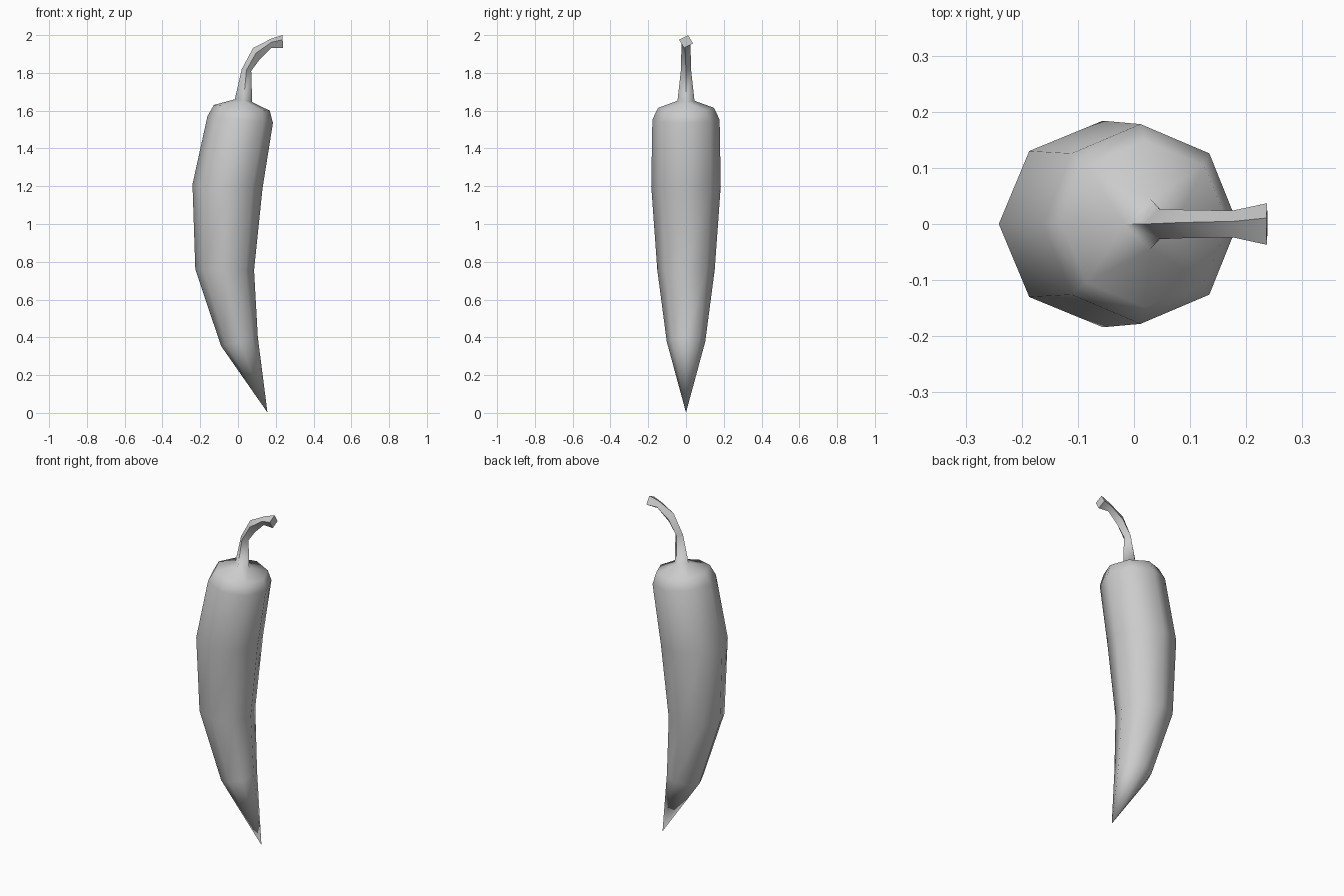
import bpy, bmesh, math

if "Cube" in bpy.data.objects:
    bpy.data.objects.remove(bpy.data.objects["Cube"])

bm = bmesh.new()

def ring(left, right, half_y, sides, phase=0.0):
    """Tilted ring spanning two silhouette points (x, z) in the front view."""
    cx, cz = (left[0] + right[0]) / 2, (left[1] + right[1]) / 2
    ax, az = (right[0] - left[0]) / 2, (right[1] - left[1]) / 2
    k = 1 / math.cos(phase)
    out = []
    for i in range(sides):
        a = 2 * math.pi * i / sides + phase
        c, s = math.cos(a) * k, math.sin(a) * k
        out.append(bm.verts.new((cx + ax * c, half_y * s, cz + az * c)))
    return out

def join(a, b):
    n = len(a)
    for i in range(n):
        j = (i + 1) % n
        bm.faces.new((a[i], a[j], b[j], b[i]))

# Pod: octagonal sections from the tip up to the shoulder
pod = [ring(l, r, y, 8) for l, r, y in (
    ((-0.09, 0.355), (0.105, 0.40), 0.102),
    ((-0.226, 0.76), (0.085, 0.755), 0.152),
    ((-0.241, 1.21), (0.13, 1.19), 0.184),
    ((-0.162, 1.57), (0.185, 1.535), 0.178),
    ((-0.128, 1.63), (0.168, 1.60), 0.148))]
tip = bm.verts.new((0.156, 0, 0.002))
for i in range(8):
    bm.faces.new((tip, pod[0][(i + 1) % 8], pod[0][i]))
for a, b in zip(pod, pod[1:]):
    join(a, b)

# Stem: four-sided sections bending over to a flared end
stem = [ring(l, r, y, 4, p) for l, r, y, p in (
    ((-0.017, 1.66), (0.075, 1.645), 0.045, 0),
    ((0.02, 1.82), (0.07, 1.81), 0.027, 0),
    ((0.08, 1.932), (0.115, 1.872), 0.025, -0.1),
    ((0.178, 1.982), (0.175, 1.932), 0.024, -0.2),
    ((0.236, 2.0), (0.238, 1.932), 0.037, -0.28))]
for a, b in zip(stem, stem[1:]):
    join(a, b)
cap = bm.faces.new(stem[-1])

# Crown: the shoulder closes in to the stem base
top, base = pod[-1], stem[0]
for i in range(4):
    s, t = base[i], base[(i + 1) % 4]
    p, q, r = top[2 * i], top[2 * i + 1], top[(2 * i + 2) % 8]
    bm.faces.new((p, q, s))
    bm.faces.new((q, r, t))
    bm.faces.new((q, t, s))

bmesh.ops.recalc_face_normals(bm, faces=bm.faces)
mesh = bpy.data.meshes.new("chili_pepper")
bm.to_mesh(mesh)
bm.free()
obj = bpy.data.objects.new("chili_pepper", mesh)
bpy.context.collection.objects.link(obj)
bpy.context.view_layer.objects.active = obj
obj.select_set(True)
bpy.ops.object.shade_smooth_by_angle(angle=math.radians(80))
